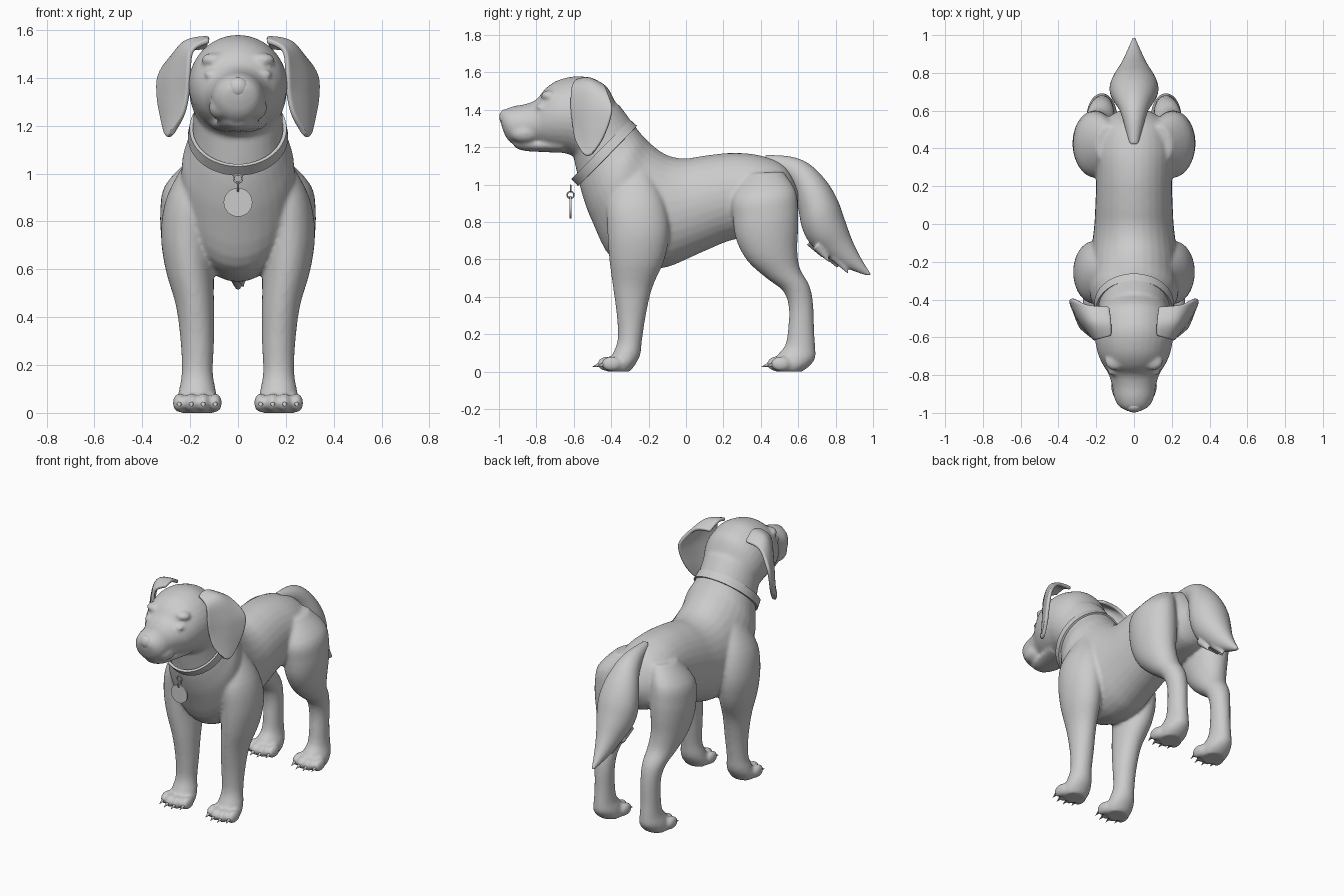
import bpy, bmesh
from math import sin, cos, tau, radians
from mathutils import Vector, Matrix

default = bpy.data.objects.get("Cube")
if default:
    bpy.data.objects.remove(default, do_unlink=True)


def smooth_path(rows, steps):
    """Catmull-Rom interpolation through rows of equal length."""
    rows = [Vector(r) for r in rows]
    out = []
    for i in range(len(rows) - 1):
        a, b, c = rows[max(i - 1, 0)], rows[i], rows[i + 1]
        d = rows[min(i + 2, len(rows) - 1)]
        for k in range(steps):
            t = k / steps
            out.append(b + (c - a) * (t / 2) + (a * 2 - b * 5 + c * 4 - d) * (t * t / 2)
                       + (b * 3 - a - c * 3 + d) * (t ** 3 / 2))
    return out + [rows[-1]]


def loft(bm, sections, side=1, steps=4, sides=32, caps=True):
    """Each section: y, z of one rim point, y, z of the opposite one, half width, centre x."""
    rows = [tuple(s) + (0,) * (6 - len(s)) for s in sections]
    rings = []
    for y1, z1, y2, z2, w, cx in smooth_path(rows, steps):
        mid = Vector((cx * side, (y1 + y2) / 2, (z1 + z2) / 2))
        half = Vector((0, (y1 - y2) / 2, (z1 - z2) / 2))
        across = Vector((max(w, 0.004), 0, 0))
        rings.append([bm.verts.new(mid + half * cos(tau * k / sides) + across * sin(tau * k / sides))
                      for k in range(sides)])
    for a, b in zip(rings, rings[1:]):
        for k in range(sides):
            j = (k + 1) % sides
            bm.faces.new((a[k], a[j], b[j], b[k]))
    if caps:
        bm.faces.new(rings[0])
        bm.faces.new(rings[-1])


def ball(bm, centre, radii):
    matrix = Matrix.Translation(centre) @ Matrix.Diagonal((*radii, 1))
    bmesh.ops.create_uvsphere(bm, u_segments=20, v_segments=12, radius=1, matrix=matrix)


def spike(bm, centre, pitch, radius, depth):
    matrix = Matrix.Translation(centre) @ Matrix.Rotation(radians(pitch), 4, 'X')
    bmesh.ops.create_cone(bm, cap_ends=True, segments=10, radius1=radius, radius2=0,
                          depth=depth, matrix=matrix)


def finish(bm, name):
    bmesh.ops.recalc_face_normals(bm, faces=bm.faces)
    for face in bm.faces:
        face.smooth = True
    mesh = bpy.data.meshes.new(name)
    bm.to_mesh(mesh)
    bm.free()
    obj = bpy.data.objects.new(name, mesh)
    bpy.context.collection.objects.link(obj)
    return obj


def blend(obj, voxel, passes):
    """Fuse overlapping volumes into one soft skin."""
    remesh = obj.modifiers.new("Fuse", 'REMESH')
    remesh.mode = 'VOXEL'
    remesh.voxel_size = voxel
    remesh.use_smooth_shade = True
    soften = obj.modifiers.new("Soften", 'SMOOTH')
    soften.factor = 0.5
    soften.iterations = passes


TORSO = [
    (.60, .98, .60, .84, .08), (.53, 1.10, .54, .75, .17), (.40, 1.155, .40, .72, .205),
    (.25, 1.17, .25, .705, .2), (.1, 1.155, .1, .645, .205), (0, 1.14, 0, .60, .21),
    (-.08, 1.15, -.1, .56, .22), (-.14, 1.18, -.23, .55, .23), (-.19, 1.22, -.40, .61, .235),
    (-.23, 1.26, -.5, .80, .235), (-.255, 1.29, -.55, .93, .21),
    (-.285, 1.33, -.575, 1.03, .19), (-.36, 1.43, -.6, 1.14, .185)]
HEAD = [
    (-.36, 1.40, -.50, 1.14, .17), (-.42, 1.52, -.58, 1.14, .2), (-.5, 1.565, -.62, 1.16, .205),
    (-.58, 1.58, -.66, 1.17, .205), (-.68, 1.56, -.70, 1.18, .19), (-.75, 1.515, -.74, 1.19, .165),
    (-.80, 1.455, -.79, 1.21, .135), (-.86, 1.43, -.86, 1.215, .115), (-.92, 1.42, -.92, 1.215, .105),
    (-.97, 1.40, -.96, 1.25, .08), (-.995, 1.37, -.985, 1.31, .035)]
JAW = [(-.66, 1.25, -.66, 1.17, .12), (-.78, 1.25, -.78, 1.175, .095),
       (-.87, 1.25, -.86, 1.18, .075), (-.93, 1.23, -.91, 1.195, .04)]
FRONT_LEG = [
    (-.36, 1.05, -.2, 1.08, .06, .15), (-.42, .9, -.12, .92, .1, .195), (-.42, .75, -.09, .76, .11, .212),
    (-.41, .6, -.115, .6, .1, .203), (-.39, .45, -.18, .45, .08, .18), (-.37, .3, -.215, .3, .07, .17),
    (-.365, .17, -.235, .17, .065, .17), (-.395, .09, -.245, .09, .078, .17),
    (-.42, .04, -.27, .04, .085, .17), (-.42, 0, -.3, 0, .07, .17)]
HIND_LEG = [
    (.32, 1.06, .52, 1.07, .07, .13), (.25, .93, .585, .97, .11, .195), (.25, .82, .60, .86, .12, .205),
    (.27, .70, .60, .76, .115, .205), (.33, .59, .595, .65, .1, .2), (.43, .50, .61, .55, .085, .185),
    (.52, .43, .66, .46, .07, .175), (.55, .34, .68, .36, .06, .17), (.545, .22, .685, .22, .057, .17),
    (.53, .14, .692, .12, .062, .17), (.49, .09, .69, .07, .076, .17),
    (.47, .04, .66, .03, .083, .17), (.48, 0, .62, 0, .07, .17)]
TAIL = [
    (.42, 1.16, .45, 1.08, .03), (.56, 1.15, .52, 1.04, .055), (.66, 1.11, .57, .98, .08),
    (.75, 1.02, .60, .87, .115), (.81, .92, .62, .77, .13), (.85, .81, .66, .69, .115),
    (.89, .70, .73, .63, .08), (.94, .60, .83, .565, .045), (.995, .515, .96, .515, .008)]

# Body: torso, head, legs and toes fused into one skin
body = bmesh.new()
loft(body, TORSO)
loft(body, HEAD)
loft(body, JAW)
claws = bmesh.new()
for side in (1, -1):
    ball(body, (side * .06, -.86, 1.275), (.062, .085, .055))      # jowl
    ball(body, (side * .1, -.73, 1.475), (.055, .045, .03))        # brow
    ball(body, (side * .105, -.775, 1.415), (.038, .03, .02))      # closed eyelid
    for leg, toe_y in ((FRONT_LEG, -.42), (HIND_LEG, .485)):
        loft(body, leg, side)
        for n in (-1.5, -.5, .5, 1.5):
            x = side * .17 + n * .05
            y = toe_y + (.022 if abs(n) > 1 else 0)
            ball(body, (x, y, .042), (.028, .055, .04))
            spike(claws, (x, y - .055, .034), 108, .015, .06)
blend(finish(body, "body"), .011, 5)
finish(claws, "claws")

# Nose pad
nose = bmesh.new()
ball(nose, (0, -.965, 1.36), (.045, .033, .043))
finish(nose, "nose")

# Tail with ragged hair tufts along its underside
tail = bmesh.new()
loft(tail, TAIL)
for x, y, z in ((-.05, .71, .645), (.05, .74, .625), (-.02, .79, .59), (.02, .84, .565)):
    spike(tail, (x, y, z), 215, .035, .13)
blend(finish(tail, "tail"), .008, 2)

# Ears: curved flaps, each row running from the front edge to the back edge
EAR = [
    ((.12, -.59, 1.555), (.12, -.52, 1.565), (.13, -.44, 1.525)),
    ((.19, -.61, 1.515), (.225, -.52, 1.545), (.24, -.43, 1.51)),
    ((.202, -.615, 1.42), (.275, -.51, 1.43), (.325, -.395, 1.42)),
    ((.207, -.605, 1.33), (.28, -.52, 1.32), (.335, -.41, 1.33)),
    ((.23, -.59, 1.24), (.285, -.52, 1.23), (.318, -.45, 1.235)),
    ((.28, -.55, 1.165), (.29, -.525, 1.152), (.30, -.50, 1.165))]
for side, name in ((1, "left_ear"), (-1, "right_ear")):
    ear = bmesh.new()
    columns = [smooth_path(column, 4) for column in zip(*EAR)]
    grid = [[ear.verts.new((p.x * side, p.y, p.z)) for p in smooth_path(row, 5)]
            for row in zip(*columns)]
    for a, b in zip(grid, grid[1:]):
        for k in range(len(a) - 1):
            quad = (a[k], a[k + 1], b[k + 1], b[k])
            ear.faces.new(quad if side > 0 else quad[::-1])
    flap = finish(ear, name)
    thick = flap.modifiers.new("Thickness", 'SOLIDIFY')
    thick.thickness = .022
    thick.offset = 0
    round_off = flap.modifiers.new("Round", 'SUBSURF')
    round_off.levels = round_off.render_levels = 1

# Collar band
band = bmesh.new()
loft(band, [(-.262, 1.314, -.577, .992, .21), (-.30, 1.348, -.613, 1.03, .203)],
     steps=1, sides=48, caps=False)
collar = finish(band, "collar")
collar.modifiers.new("Thickness", 'SOLIDIFY').thickness = .015
collar.modifiers.new("Edge", 'EDGE_SPLIT')

# Round tag hanging from two links
bpy.ops.mesh.primitive_cylinder_add(vertices=40, radius=.06, depth=.01,
                                    location=(0, -.617, .88), rotation=(radians(90), 0, 0))
bpy.context.object.name = "tag"
bpy.ops.object.shade_smooth_by_angle()
for name, z, turn in (("lower_link", .945, 0), ("upper_link", .98, 90)):
    bpy.ops.mesh.primitive_torus_add(major_segments=20, minor_segments=8, major_radius=.018,
                                     minor_radius=.004, location=(0, -.617, z),
                                     rotation=(0, radians(90), radians(turn)))
    bpy.context.object.name = name
    bpy.ops.object.shade_smooth()
